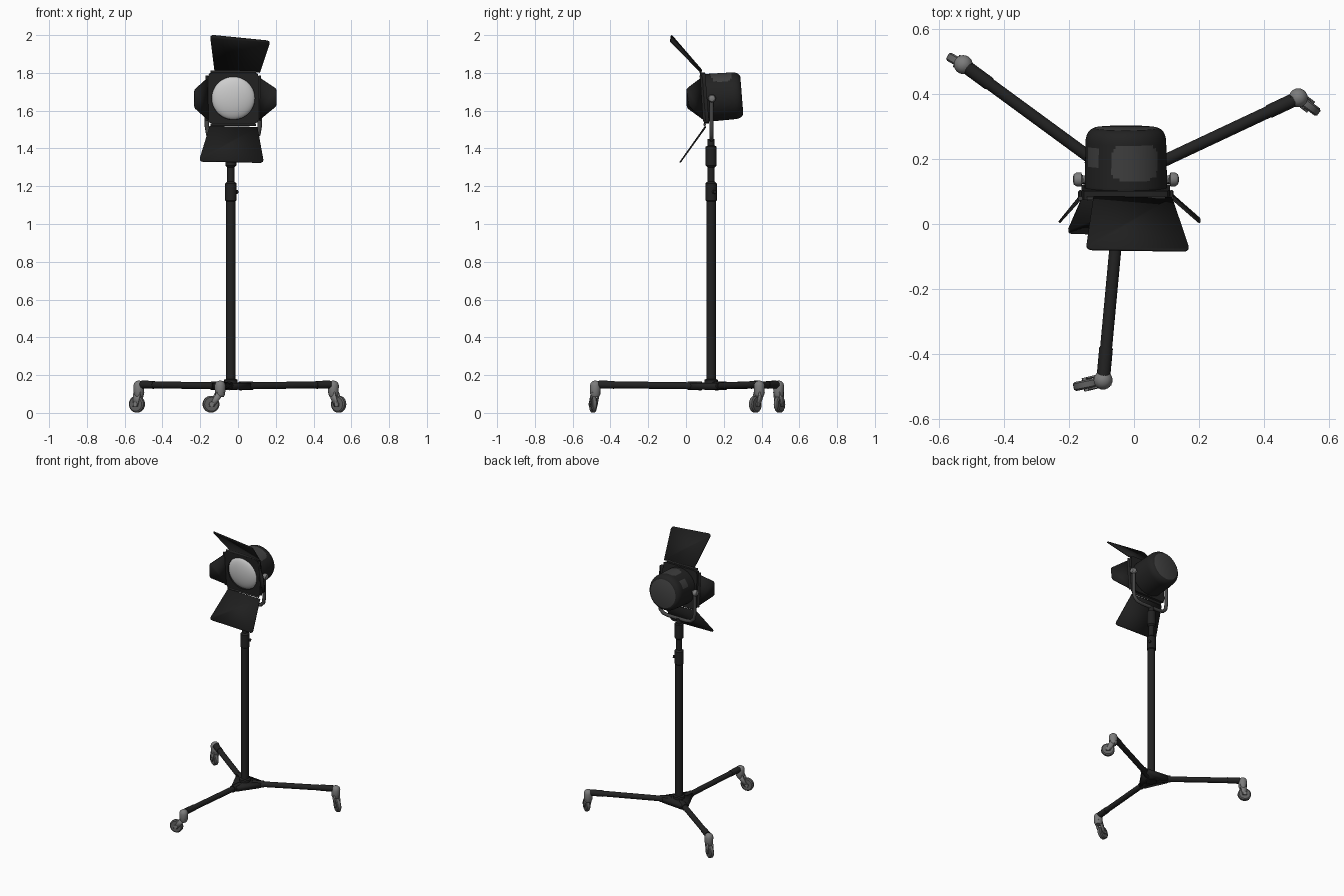
import bpy, bmesh, math
from mathutils import Vector, Matrix

if "Cube" in bpy.data.objects:
    bpy.data.objects.remove(bpy.data.objects["Cube"])


def material(name, v):
    m = bpy.data.materials.new(name)
    m.diffuse_color = (v, v, v, 1)
    m.use_nodes = True
    m.node_tree.nodes["Principled BSDF"].inputs["Base Color"].default_value = m.diffuse_color
    return m


BLACK = material("black paint", 0.016)
DOOR = material("door black", 0.014)
VENT = material("vent grey", 0.05)
YOKE = material("yoke grey", 0.06)
METAL = material("caster metal", 0.2)
TYRE = material("wheel grey", 0.12)
GLASS = material("lens glass", 0.62)


def finish(bm, name, *mats):
    bmesh.ops.recalc_face_normals(bm, faces=bm.faces)
    me = bpy.data.meshes.new(name)
    bm.to_mesh(me)
    bm.free()
    for m in mats:
        me.materials.append(m)
    ob = bpy.data.objects.new(name, me)
    bpy.context.collection.objects.link(ob)
    return ob


def lathe(name, profile, origin, axis, *mats, segs=24):
    """Spin (distance, radius) pairs round an axis; ends are capped."""
    bm = bmesh.new()
    rot = Vector(axis).to_track_quat('Z', 'Y').to_matrix()
    rings = []
    for d, r in profile:
        rings.append([bm.verts.new(Vector(origin) + rot @ Vector(
            (r * math.cos(2 * math.pi * i / segs), r * math.sin(2 * math.pi * i / segs), d)))
            for i in range(segs)])
    for a, b in zip(rings, rings[1:]):
        for i in range(segs):
            j = (i + 1) % segs
            bm.faces.new((a[i], a[j], b[j], b[i]))
    bm.faces.new(rings[0])
    bm.faces.new(rings[-1])
    return finish(bm, name, *mats)


def rod(name, p, q, r, mat, segs=16):
    v = Vector(q) - Vector(p)
    return lathe(name, [(0, r), (v.length, r)], p, v, mat, segs=segs)


def plate(name, pts, thick, mat, round_ids=(), width=0.02):
    """Flat sheet through the given corners, some of them cut off."""
    bm = bmesh.new()
    vs = [bm.verts.new(p) for p in pts]
    bm.faces.new(vs)
    if round_ids:
        bmesh.ops.bevel(bm, geom=[vs[i] for i in round_ids], offset=width,
                        segments=3, profile=0.5, affect='VERTICES')
    ob = finish(bm, name, mat)
    mod = ob.modifiers.new("thickness", 'SOLIDIFY')
    mod.thickness = thick
    mod.offset = 0
    return ob


# ---- stand column and collars
SX, SY = -0.038, 0.133
lathe("stand_column", [(0.12, 0.036), (0.175, 0.036), (0.18, 0.025), (1.12, 0.025),
                       (1.125, 0.030), (1.215, 0.030), (1.225, 0.019), (1.30, 0.019),
                       (1.31, 0.029), (1.41, 0.029), (1.415, 0.018), (1.45, 0.018)],
      (SX, SY, 0), (0, 0, 1), BLACK)
rod("column_clamp_knob", (SX, SY, 1.17), (SX + 0.035, SY + 0.02, 1.17), 0.01, BLACK)

# ---- legs, each with a swivelling caster: (leg end, wheel centre, rolling direction)
legs = [((-0.525, 0.49), (-0.535, 0.495), (0.87, -0.5)),
        ((0.505, 0.388), (0.533, 0.367), (0.8, -0.6)),
        ((-0.095, -0.48), (-0.143, -0.492), (0.97, 0.2))]
hub = Vector((SX, SY, 0.142))
tips = []
for n, (end, wheel, roll) in enumerate(legs, 1):
    e = Vector((*end, 0.15))
    d = (e - hub).normalized()
    rod(f"leg_{n}", hub, e, 0.0185, BLACK)
    rod(f"leg_sleeve_{n}", hub + d * 0.05, hub + d * 0.125, 0.023, BLACK)
    rod(f"leg_end_sleeve_{n}", e - d * 0.10, e - d * 0.02, 0.021, BLACK)
    tips.append((hub + d * 0.11, Vector((-d.y, d.x, 0)) * 0.02))
    # swivel housing
    lathe(f"caster_swivel_{n}", [(0.085, 0.02), (0.10, 0.027), (0.145, 0.029),
                                 (0.16, 0.024), (0.168, 0.014), (0.171, 0.004)],
          (*end, 0), (0, 0, 1), METAL)
    # wheel and fork cheeks
    c = Vector((*wheel, 0.046))
    f = Vector((*roll, 0)).normalized()
    side = Vector((-f.y, f.x, 0))
    lathe(f"caster_wheel_{n}", [(-0.014, 0.022), (-0.014, 0.037), (-0.009, 0.044),
                                (0.009, 0.044), (0.014, 0.037), (0.014, 0.022)],
          c, side, TYRE)
    rod(f"caster_axle_{n}", c - side * 0.021, c + side * 0.021, 0.013, METAL)
    top = Vector((*end, 0.11))
    for s, label in ((-1, "inner"), (1, "outer")):
        o = side * 0.0175 * s
        plate(f"caster_fork_{label}_{n}",
              [c + o - f * 0.014 - Vector((0, 0, 0.012)), c + o + f * 0.014 - Vector((0, 0, 0.012)),
               top + o + f * 0.022, top + o - f * 0.022], 0.006, METAL)

# ---- triangular hub web
order = sorted(tips, key=lambda t: math.atan2(t[0].y - SY, t[0].x - SX))
pts = [p + w * s for p, w in order for s in (-1, 1)]
plate("hub_web", [(p.x, p.y, 0.142) for p in pts], 0.034, BLACK)

# ---- lamp head frame of reference: tilted slightly downwards
M = Matrix.Translation((-0.025, 0.10, 1.667)) @ Matrix.Rotation(math.radians(4.5), 4, 'X')
back = (M.to_3x3() @ Vector((0, 1, 0))).normalized()
C = M.translation.copy()

# lamp housing with paler vents and rear cap
prof = [(0.0, 0.122)] + [(0.01 * i, 0.127 - 0.0002 * i) for i in range(1, 17)]
prof += [(0.172, 0.121), (0.183, 0.116), (0.191, 0.108), (0.196, 0.098)]
body = lathe("lamp_housing", prof, C, back, BLACK, VENT, segs=120)
inv = M.inverted()
for p in body.data.polygons:
    q = inv @ p.center
    a = math.degrees(math.atan2(q.x, q.z))
    n = abs((a - 14.5) / 36) ** 4 + abs((q.y - 0.097) / 0.054) ** 4
    small = abs(a + 55) < 13 and abs(q.y - 0.11) < 0.026
    if n < 1 or small or (q.y > 0.19 and len(p.vertices) > 4):
        p.material_index = 1

# square front frame with round opening
bm = bmesh.new()
N = 48
loops = []
for y, inner in ((-0.016, True), (-0.016, False), (0.012, False), (0.012, True)):
    ring = []
    for i in range(N):
        a = 2 * math.pi * i / N
        ca, sa = math.cos(a), math.sin(a)
        r = 0.114 if inner else min(0.136 / max(abs(ca), abs(sa)), 0.182)
        ring.append(bm.verts.new(M @ Vector((r * ca, y, r * sa))))
    loops.append(ring)
for k in range(4):
    a, b = loops[k], loops[(k + 1) % 4]
    for i in range(N):
        j = (i + 1) % N
        bm.faces.new((a[i], a[j], b[j], b[i]))
finish(bm, "front_frame", BLACK)

# hinge rods on the four frame edges
for n, (u, v) in enumerate(((1, 0), (-1, 0), (0, 1), (0, -1)), 1):
    mid = Vector((u, 0, v)) * 0.14 + Vector((0, -0.012, 0))
    along = Vector((v, 0, u)) * 0.12
    rod(f"door_hinge_{n}", M @ (mid - along), M @ (mid + along), 0.007, YOKE, 10)

# domed lens
lathe("lens", [(-0.01, 0.115)] + [(0.036 * math.sin(t), 0.115 * math.cos(t))
      for t in [i * math.pi / 22 for i in range(11)]] + [(0.036, 0.002)],
      C, -back, GLASS, segs=48)

# ---- barn doors
plate("top_barn_door", [(-0.125, 0.082, 1.815), (0.117, 0.08, 1.803),
                        (0.172, -0.083, 1.968), (-0.148, -0.078, 2.0)], 0.007, DOOR, (2, 3))
plate("bottom_barn_door", [(-0.150, 0.103, 1.517), (0.103, 0.103, 1.512),
                           (0.137, -0.032, 1.325), (-0.207, -0.028, 1.332)], 0.007, DOOR, (2, 3))
plate("left_barn_door", [(-0.158, 0.083, 1.775), (-0.23, 0.004, 1.71),
                         (-0.23, 0.006, 1.615), (-0.158, 0.095, 1.55)], 0.006, DOOR, (1, 2), 0.012)
plate("right_barn_door", [(0.112, 0.082, 1.775), (0.203, 0.003, 1.715),
                          (0.203, 0.015, 1.625), (0.112, 0.095, 1.55)], 0.006, DOOR, (1, 2), 0.012)

# ---- U-shaped yoke swept along a curve, with side knobs
cu = bpy.data.curves.new("yoke", 'CURVE')
cu.dimensions = '3D'
cu.bevel_depth = 0.012
cu.bevel_resolution = 3
cu.use_fill_caps = True
half = [(0.140, 1.68), (0.140, 1.52), (0.133, 1.475), (0.11, 1.452), (0.07, 1.446)]
path = [(-x, z) for x, z in half] + [(x, z) for x, z in reversed(half)]
sp = cu.splines.new('POLY')
sp.points.add(len(path) - 1)
for pt, (x, z) in zip(sp.points, path):
    pt.co = (-0.025 + x, 0.135, z, 1)
cu.materials.append(YOKE)
bpy.context.collection.objects.link(bpy.data.objects.new("yoke", cu))
for s, label in ((-1, "left"), (1, "right")):
    lathe(f"{label}_tilt_knob", [(0.115, 0.012), (0.134, 0.013), (0.137, 0.021), (0.152, 0.021),
                                 (0.16, 0.016), (0.163, 0.006)],
          (-0.025, 0.137, 1.665), (s, 0, 0), METAL)

# ---- smooth shading with sharp edges kept
for ob in bpy.data.objects:
    ob.select_set(ob.type == 'MESH')
    if ob.type == 'MESH':
        bpy.context.view_layer.objects.active = ob
bpy.ops.object.shade_smooth_by_angle(angle=math.radians(35))
